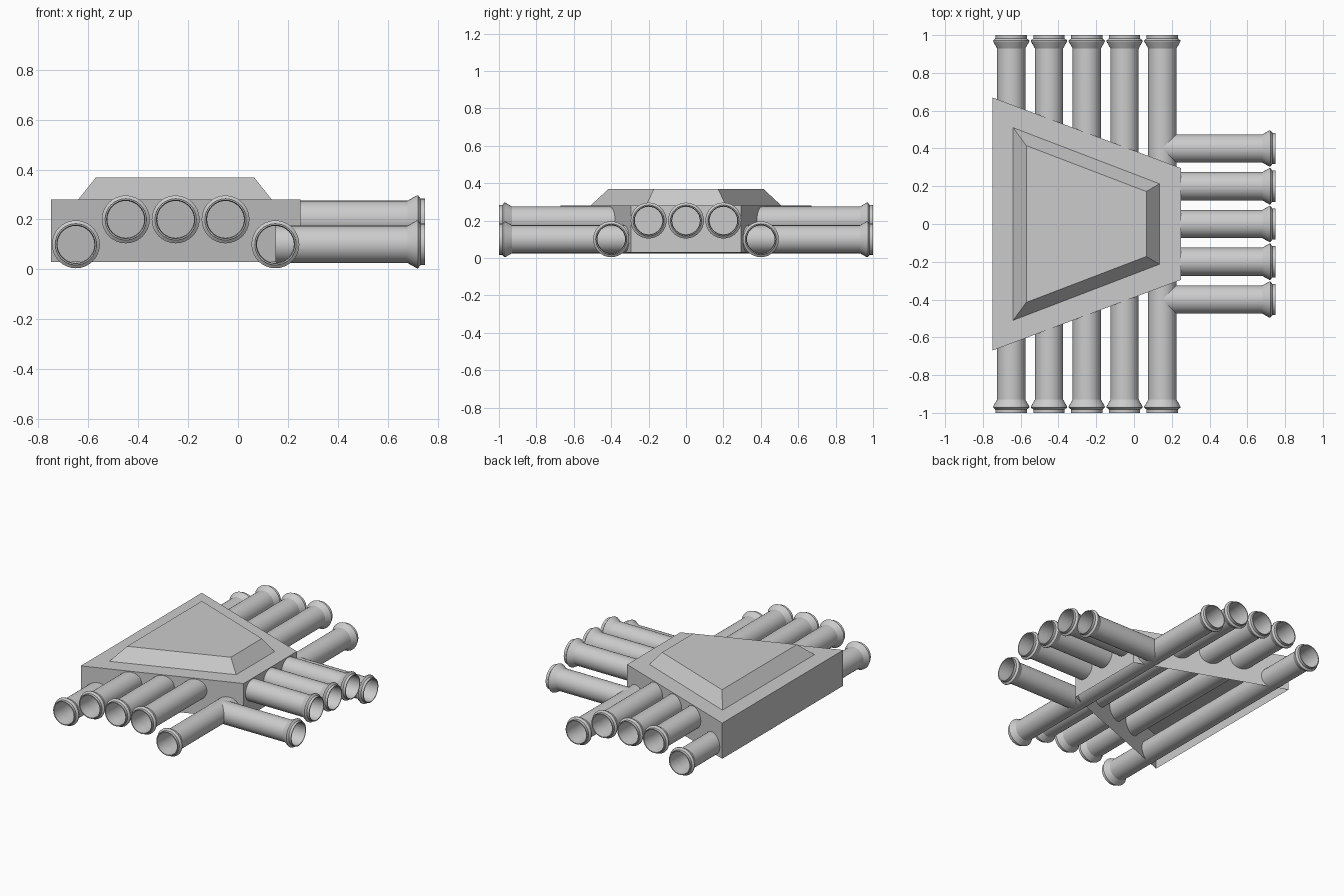
import bpy, bmesh, math
from mathutils import Matrix, Vector

if "Cube" in bpy.data.objects:
    bpy.data.objects.remove(bpy.data.objects["Cube"])


def make_object(name, bm, smooth=False):
    bmesh.ops.recalc_face_normals(bm, faces=bm.faces)
    mesh = bpy.data.meshes.new(name)
    bm.to_mesh(mesh)
    bm.free()
    obj = bpy.data.objects.new(name, mesh)
    bpy.context.collection.objects.link(obj)
    if smooth:
        bpy.ops.object.select_all(action='DESELECT')
        bpy.context.view_layer.objects.active = obj
        obj.select_set(True)
        bpy.ops.object.shade_smooth_by_angle(angle=math.radians(25))
    return obj


# Hull: open-bottomed wedge with a raised bevelled deck, as stacked outlines
# (back x, back half width, front x, front half width, z)
def build_hull():
    levels = [(-0.75, 0.67, 0.25, 0.295, 0.03),
              (-0.75, 0.67, 0.25, 0.295, 0.28),
              (-0.64, 0.51, 0.135, 0.213, 0.28),
              (-0.57, 0.415, 0.065, 0.172, 0.368)]
    bm = bmesh.new()
    rings = [[bm.verts.new(p) for p in ((xb, -wb, z), (xf, -wf, z), (xf, wf, z), (xb, wb, z))]
             for xb, wb, xf, wf, z in levels]
    for lo, hi in zip(rings, rings[1:]):
        for i in range(4):
            j = (i + 1) % 4
            bm.faces.new((lo[i], lo[j], hi[j], hi[i]))
    bm.faces.new(rings[-1])
    make_object("hull", bm)


# Flared muzzle profile: (radius, distance back from the end)
MUZZLE = [(0.075, 0.07), (0.096, 0.033), (0.096, 0.028), (0.083, 0.018),
          (0.083, 0.0), (0.077, 0.0), (0.074, 0.07)]


# Open thin-walled tube running from start to end, flared at one or both ends
def build_tube(name, start, end, both_ends):
    start, end = Vector(start), Vector(end)
    length = (end - start).length
    profile = [(r, length - d) for r, d in MUZZLE]
    if both_ends:
        profile = [(r, d) for r, d in reversed(MUZZLE)] + profile
    else:
        profile.insert(0, (0.075, 0.0))
    bm = bmesh.new()
    verts = [bm.verts.new((r, 0, z)) for r, z in profile]
    edges = [bm.edges.new(pair) for pair in zip(verts, verts[1:])]
    bmesh.ops.spin(bm, geom=verts + edges, cent=(0, 0, 0), axis=(0, 0, 1),
                   angle=math.tau, steps=32)
    bmesh.ops.remove_doubles(bm, verts=bm.verts, dist=0.0005)
    turn = (end - start).to_track_quat('Z', 'Y').to_matrix().to_4x4()
    bm.transform(Matrix.Translation(start) @ turn)
    make_object(name, bm, smooth=True)


build_hull()

# Cross tubes through the hull, outer ones lower
for i, (x, z) in enumerate([(-0.65, 0.1), (-0.45, 0.2), (-0.25, 0.2), (-0.05, 0.2), (0.15, 0.1)]):
    build_tube(f"cross_tube_{i + 1}", (x, -1, z), (x, 1, z), True)

# Forward tubes, outer ones branching from the last cross tube
for i, (y, z) in enumerate([(-0.4, 0.1), (-0.2, 0.2), (0, 0.2), (0.2, 0.2), (0.4, 0.1)]):
    build_tube(f"forward_tube_{i + 1}", (0.15, y, z), (0.75, y, z), False)
